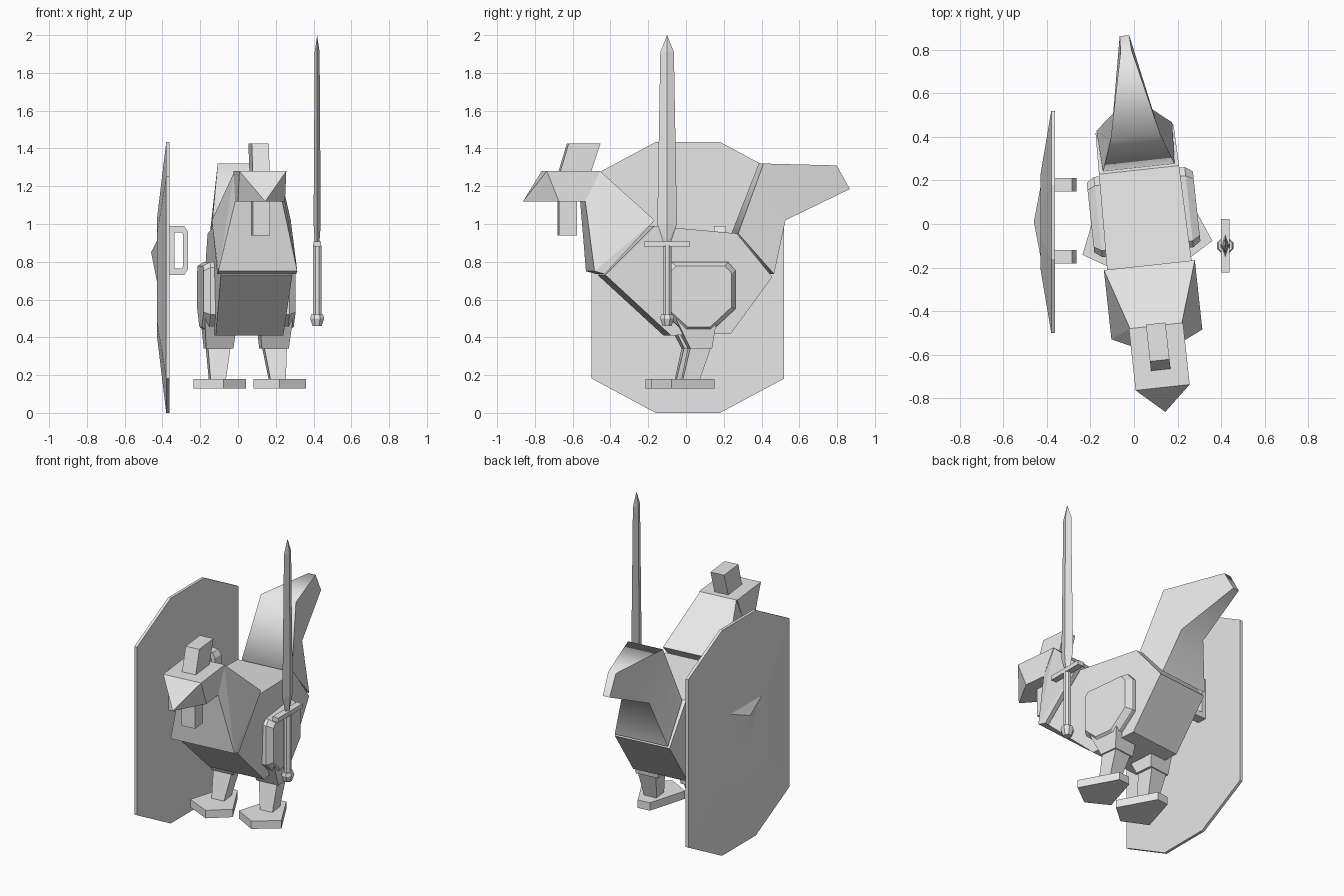
import bpy, bmesh, math
from mathutils import Matrix, Vector

if "Cube" in bpy.data.objects:
    bpy.data.objects.remove(bpy.data.objects["Cube"])

grey = bpy.data.materials.new("plain_grey")
grey.diffuse_color = (0.8, 0.8, 0.8, 1)
grey.use_nodes = True
grey.node_tree.nodes["Principled BSDF"].inputs["Base Color"].default_value = grey.diffuse_color

# The bird is turned slightly on its feet
BIRD = Matrix.Translation((0.05, 0, 0)) @ Matrix.Rotation(math.radians(6.2), 4, 'Z')


def finish(bm, name, matrix=None):
    bmesh.ops.recalc_face_normals(bm, faces=bm.faces[:])
    if matrix:
        bm.transform(matrix)
    mesh = bpy.data.meshes.new(name)
    bm.to_mesh(mesh)
    bm.free()
    mesh.materials.append(grey)
    ob = bpy.data.objects.new(name, mesh)
    bpy.context.scene.collection.objects.link(ob)
    return ob


def hull(name, points, matrix=None):
    """Convex solid around the points, with flat faces merged."""
    bm = bmesh.new()
    for p in points:
        bm.verts.new(p)
    res = bmesh.ops.convex_hull(bm, input=bm.verts[:])
    junk = {g for g in res["geom_interior"] + res["geom_unused"]
            if isinstance(g, bmesh.types.BMVert)}
    if junk:
        bmesh.ops.delete(bm, geom=list(junk), context='VERTS')
    bmesh.ops.dissolve_limit(bm, angle_limit=math.radians(1),
                             verts=bm.verts[:], edges=bm.edges[:])
    return finish(bm, name, matrix)


def both(profile):
    """(y, z, half width) points on both sides of the middle."""
    return [(k * w, y, z) for y, z, w in profile for k in (-1, 1)]


def box(x0, x1, y0, y1, z0, z1):
    return [(x, y, z) for x in (x0, x1) for y in (y0, y1) for z in (z0, z1)]


def smooth(ob, degrees):
    bpy.ops.object.select_all(action='DESELECT')
    ob.select_set(True)
    bpy.context.view_layer.objects.active = ob
    bpy.ops.object.shade_smooth_by_angle(angle=math.radians(degrees))


# Body, neck and head
hull("body", both([(-0.19, 0.99, 0.195), (0.25, 0.95, 0.185), (0.44, 0.72, 0.18),
                   (0.22, 0.42, 0.18), (-0.10, 0.41, 0.18), (-0.45, 0.73, 0.19)]), BIRD)
hull("neck", both([(-0.19, 1.02, 0.21), (-0.47, 1.28, 0.12), (-0.55, 1.12, 0.125),
                   (-0.51, 0.75, 0.21), (-0.455, 0.735, 0.21)]), BIRD)
hull("head", both([(-0.47, 1.28, 0.125), (-0.755, 1.28, 0.125), (-0.55, 1.12, 0.125),
                   (-0.69, 1.12, 0.125), (-0.868, 1.12, 0)]), BIRD)
hull("comb", both([(-0.46, 1.425, 0.045), (-0.63, 1.425, 0.045),
                   (-0.675, 1.275, 0.045), (-0.51, 1.275, 0.045)]), BIRD)
hull("wattle", both([(y, z, 0.045) for y in (-0.68, -0.585) for z in (0.94, 1.13)]), BIRD)

# Tail: three upper and lower pairs joined along its length
sections = [((0.26, 0.95, 0.165), (0.45, 0.735, 0.175)),
            ((0.40, 1.32, 0.115), (0.52, 1.02, 0.09)),
            ((0.80, 1.31, 0.025), (0.87, 1.185, 0.022))]
bm = bmesh.new()
rings = []
for (ya, za, wa), (yb, zb, wb) in sections:
    rings.append([bm.verts.new(p) for p in
                  ((-wa, ya, za), (wa, ya, za), (wb, yb, zb), (-wb, yb, zb))])
for a, b in zip(rings, rings[1:]):
    for i in range(4):
        j = (i + 1) % 4
        bm.faces.new((a[i], a[j], b[j], b[i]))
bm.faces.new(rings[0])
bm.faces.new(rings[-1])
smooth(finish(bm, "tail", BIRD), 75)

# Wings, thighs, shins and feet on each side
wing_rim = [(-0.10, 0.80), (0.20, 0.80), (0.24, 0.755), (0.24, 0.55),
            (0.11, 0.43), (-0.03, 0.43), (-0.13, 0.52), (-0.13, 0.77)]
wing_mid = Vector((0.06, 0.63))
foot = [(-0.01, -0.20), (0.14, -0.11), (0.04, 0.13), (-0.04, 0.13), (-0.14, -0.11)]
for k, side in ((-1, "left"), (1, "right")):
    pts = []
    for p in wing_rim:
        p = Vector(p)
        inner = wing_mid + (p - wing_mid) * 0.87
        pts += [(k * 0.17, p.x, p.y), (k * 0.21, p.x, p.y), (k * 0.245, inner.x, inner.y)]
    hull(side + "_wing", pts, BIRD)
    hull(side + "_thigh",
         [(k * x, y, z) for x, y, z in box(0.075, 0.22, 0.0, 0.115, 0.34, 0.43)]
         + [(k * x, y, 0.50) for x in (0.06, 0.235) for y in (-0.08, 0.14)], BIRD)
    hull(side + "_shin",
         [(k * x, y, 0.345) for x in (0.09, 0.21) for y in (0.0, 0.11)]
         + [(k * x, y, 0.17) for x in (0.12, 0.20) for y in (-0.04, 0.05)], BIRD)
    hull(side + "_foot", [(k * (0.16 + x), y, z) for x, y in foot
                          for z in (0.13, 0.18)], BIRD)

# Sword
SWORD = Matrix.Translation((0.419, -0.1, 0))


def octagon(r, z):
    return [(r * math.cos(math.radians(22.5 + 45 * i)),
             r * math.sin(math.radians(22.5 + 45 * i)), z) for i in range(8)]


blade = [(0, 0, 2.0)]
for z, half, thick in ((0.90, 0.02, 0.012), (1.0, 0.052, 0.019), (1.91, 0.036, 0.013)):
    blade += [(thick, 0, z), (-thick, 0, z), (0, half, z), (0, -half, z)]
hull("sword_blade", blade, SWORD)
hull("sword_guard", box(-0.02, 0.02, -0.122, 0.122, 0.88, 0.908), SWORD)
hull("sword_grip", octagon(0.024, 0.51) + octagon(0.024, 0.885), SWORD)
hull("sword_pommel", octagon(0.026, 0.46) + octagon(0.04, 0.50) + octagon(0.034, 0.52), SWORD)

# Shield: domed eight-sided plate
outline = [(-0.17, -0.717), (0.17, -0.717), (0.51, -0.535), (0.51, 0.535),
           (0.17, 0.717), (-0.17, 0.717), (-0.51, 0.535), (-0.51, -0.535)]
plate = []
for x, scale in ((-0.362, 1.0), (-0.38, 1.0), (-0.43, 0.42)):
    plate += [(x, 0.01 + y * scale, 0.717 + z * scale) for y, z in outline]
hull("shield_plate", plate)
hull("shield_boss", [(-0.42, -0.20, 0.93), (-0.42, 0.22, 0.93), (-0.42, -0.04, 0.65),
                     (-0.42, 0.06, 0.65), (-0.46, 0.01, 0.85)])

# Two shield straps, each a frame with an open middle
outer = [(-0.364, 0.73), (-0.285, 0.73), (-0.265, 0.76), (-0.265, 0.96),
         (-0.285, 0.99), (-0.364, 0.99)]
inner = [(-0.336, 0.765), (-0.298, 0.765), (-0.292, 0.775), (-0.292, 0.945),
         (-0.298, 0.955), (-0.336, 0.955)]
for name, yc in (("front_strap", -0.15), ("rear_strap", 0.18)):
    bm = bmesh.new()
    loops = [[bm.verts.new((x, yc + dy, z)) for x, z in loop]
             for loop, dy in ((outer, -0.031), (outer, 0.031),
                              (inner, 0.031), (inner, -0.031))]
    for n in range(4):
        a, b = loops[n], loops[(n + 1) % 4]
        for i in range(6):
            j = (i + 1) % 6
            bm.faces.new((a[i], a[j], b[j], b[i]))
    finish(bm, name)
